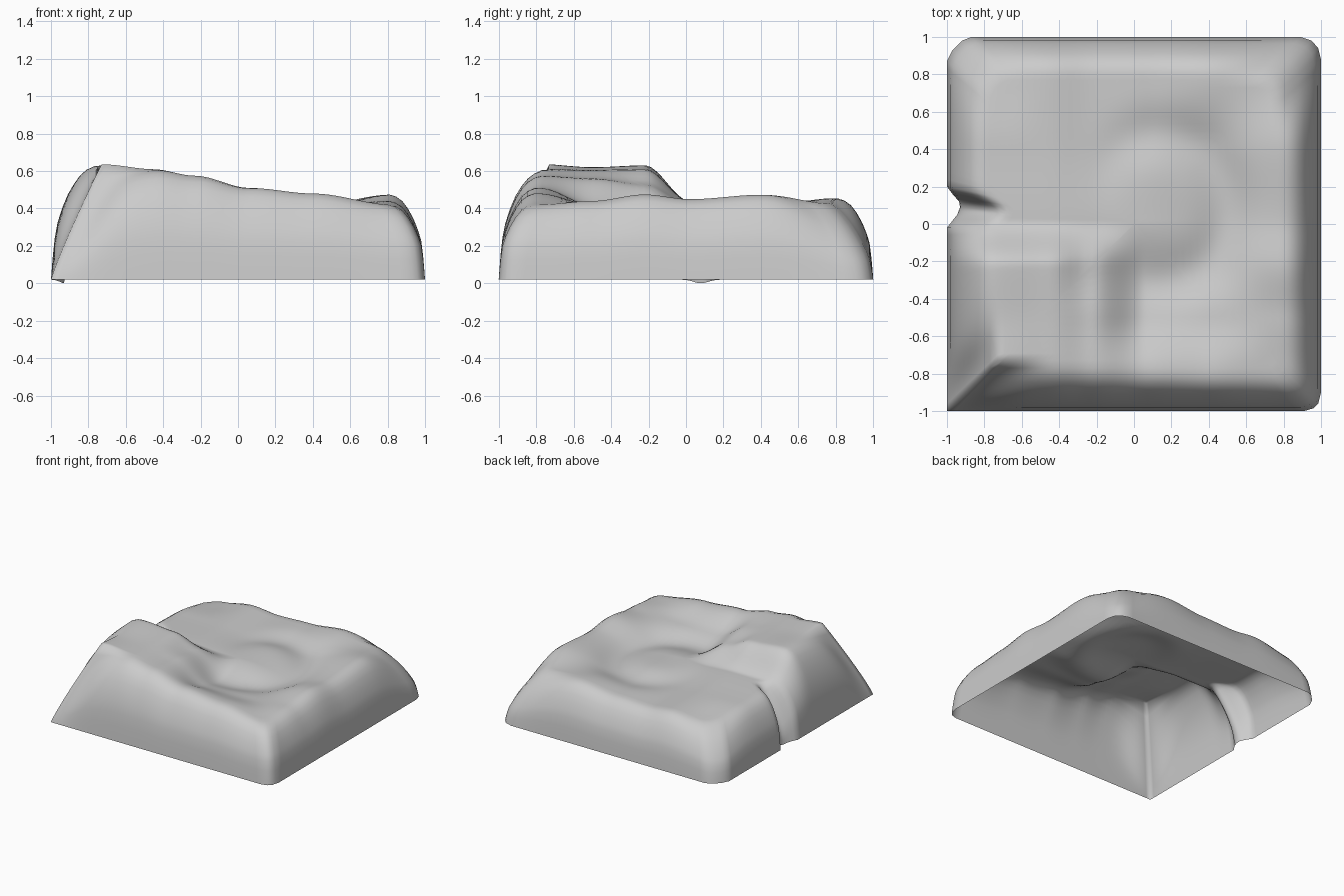
import bpy, bmesh, math
from mathutils import Vector

if "Cube" in bpy.data.objects:
    bpy.data.objects.remove(bpy.data.objects["Cube"])

# Coarse height map of the top surface: rows run front to back, columns left to right
XS = [-0.72, -0.45, -0.23, 0.06, 0.4, 0.83]
YS = [-0.78, -0.5, -0.22, 0.02, 0.42, 0.8]
H = [[.637, .61, .575, .51, .48, .42],
     [.62, .605, .56, .42, .42, .44],
     [.63, .61, .53, .405, .405, .475],
     [.44, .44, .43, .43, .405, .45],
     [.43, .43, .41, .435, .42, .475],
     [.40, .43, .41, .42, .455, .42]]
# Wall profile: share of the width -> share of the height
WALL_D = [0, .05, .11, .22, .39, .61, .8, 1]
WALL_F = [0, .25, .45, .60, .76, .90, .965, 1]


def smooth(t):
    t = max(0.0, min(1.0, t))
    return t * t * (3 - 2 * t)


def locate(values, a):
    i = 0
    while i < len(values) - 2 and a > values[i + 1]:
        i += 1
    return i, max(0, min(1, (a - values[i]) / (values[i + 1] - values[i])))


def top_height(x, y):
    i, s = locate(XS, x)
    j, t = locate(YS, y)
    s, t = smooth(s), smooth(t)
    low = H[j][i] * (1 - s) + H[j][i + 1] * s
    high = H[j + 1][i] * (1 - s) + H[j + 1][i + 1] * s
    # Ring-shaped trough around a low central mound, open to the left
    r = math.hypot(x - .1, y - .08)
    trough = .045 * math.exp(-((r - .4) / .14) ** 2) * smooth((x + .3) / .4)
    return low * (1 - t) + high * t - trough


def wall(t):
    i, s = locate(WALL_D, t)
    return WALL_F[i] * (1 - s) + WALL_F[i + 1] * s


def near(p, x, y, spread):
    return math.exp(-((p.x - x) ** 2 + (p.y - y) ** 2) / spread)


# Outline of the base, counter-clockwise from the sharp front-left corner
outline = [(-1, -1), (.91, -1), (.96, -.985), (.985, -.96), (1, -.9), (1, .88),
           (.985, .94), (.95, .98), (.89, 1), (-.87, 1), (-.92, .98), (-.97, .93),
           (-1, .87), (-1, .2), (-.97, .16), (-.935, .12), (-.93, .09),
           (-.945, .05), (-1, -.02)]
rim = []
for k, p in enumerate(outline):
    a, b = Vector(p), Vector(outline[(k + 1) % len(outline)])
    n = max(1, math.ceil((b - a).length / 0.04))
    rim += [a.lerp(b, i / n) for i in range(n)]


def surface_point(p, d):
    x, y = p * (1 - d)
    # Walls are wider on the tall side, straighter at the corners and in the gully
    left = smooth((-p.x - .9) / .1) * smooth((.05 - p.y) / .15)
    front = smooth((-p.y - .9) / .1) * smooth((.6 - p.x) / 1.6)
    gully = math.exp(-((p.y - .08) / .075) ** 2) if p.x < -.9 else 0
    width = .18 + .06 * max(left, front)
    f = wall(min(1, d / width))
    for weight, reach, power in ((near(p, -1, -1, .07), .27, .9),
                                 (.7 * near(p, 1, 1, .08), .22, .8),
                                 (.5 * near(p, -1, 1, .05), .2, .7),
                                 (gully, .24, .62)):
        f += (min(1, d / reach) ** power - f) * weight
    base = .02 - .02 * gully ** 2
    return x, y, base + (top_height(x, y) - base) * f


# Open-bottomed terrain block made of shrinking rings
insets = [0, .004, .01, .02, .035, .06, .09, .12, .155, .19, .23, .27]
insets += [.27 + .7 * i / 18 for i in range(1, 19)]
bm = bmesh.new()
rings = [[bm.verts.new(surface_point(p, d)) for p in rim] for d in insets]
for lo, hi in zip(rings, rings[1:]):
    for i in range(len(rim)):
        j = (i + 1) % len(rim)
        bm.faces.new((lo[i], lo[j], hi[j], hi[i]))
centre = bm.verts.new((0, 0, top_height(0, 0)))
for i in range(len(rim)):
    bm.faces.new((rings[-1][i], rings[-1][(i + 1) % len(rim)], centre))

mesh = bpy.data.meshes.new("terrain_block")
bm.to_mesh(mesh)
bm.free()
mesh.polygons.foreach_set("use_smooth", [True] * len(mesh.polygons))
block = bpy.data.objects.new("terrain_block", mesh)
bpy.context.collection.objects.link(block)
